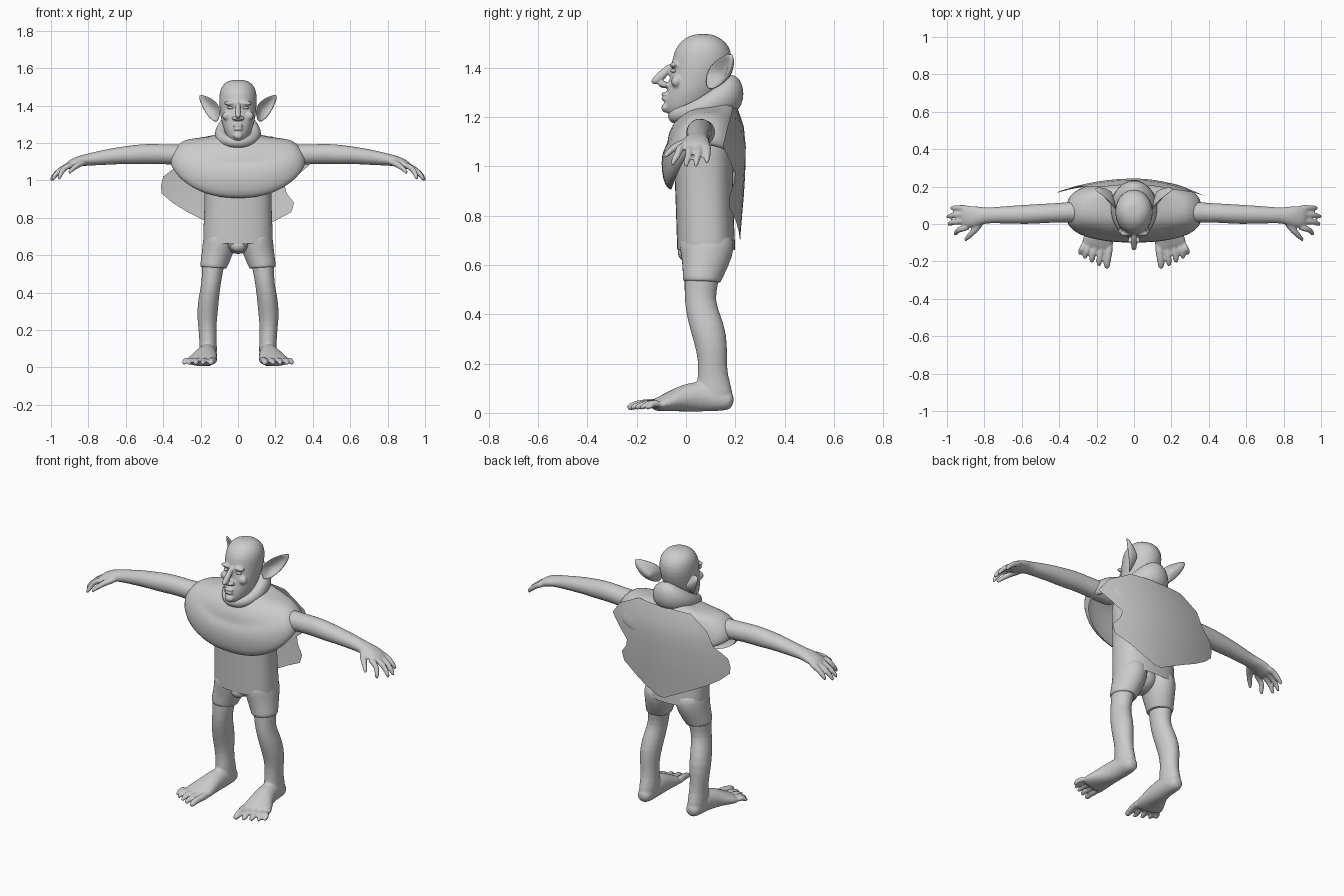
import bpy, bmesh, math
from mathutils import Vector

grey = bpy.data.materials.new("plain_grey")
grey.diffuse_color = (0.6, 0.6, 0.6, 1)
Y, Z = Vector((0, 1, 0)), Vector((0, 0, 1))


def tube(bm, pts, up, side=1, n=14, tilt=None):
    """Closed loft of elliptical rings (x, y, z, half width, half height)."""
    c = [Vector((p[0] * side, p[1], p[2])) for p in pts]
    rings = []
    for i, p in enumerate(pts):
        t = (c[min(i + 1, len(c) - 1)] - c[max(i - 1, 0)]).normalized()
        if tilt:
            t = tilt
        s = up.cross(t).normalized()
        v = t.cross(s)
        rings.append([bm.verts.new(c[i] + s * p[3] * math.cos(a) + v * p[4] * math.sin(a))
                      for a in (2 * math.pi * k / n for k in range(n))])
    bridge(bm, rings)
    bm.faces.new(rings[0])
    bm.faces.new(rings[-1])


def bridge(bm, rings, closed=True):
    for a, b in zip(rings, rings[1:]):
        n = len(a)
        for k in range(n if closed else n - 1):
            bm.faces.new((a[k], a[(k + 1) % n], b[(k + 1) % n], b[k]))


def finish(name, bm, voxel=0, subdiv=1, thick=0):
    bmesh.ops.recalc_face_normals(bm, faces=bm.faces)
    me = bpy.data.meshes.new(name)
    bm.to_mesh(me)
    bm.free()
    me.materials.append(grey)
    ob = bpy.data.objects.new(name, me)
    bpy.context.collection.objects.link(ob)
    for p in me.polygons:
        p.use_smooth = True
    if thick:
        ob.modifiers.new("thickness", 'SOLIDIFY').thickness = thick
    if subdiv:
        m = ob.modifiers.new("round", 'SUBSURF')
        m.levels = m.render_levels = subdiv
    if voxel:
        m = ob.modifiers.new("blend", 'REMESH')
        m.mode, m.voxel_size, m.use_smooth_shade = 'VOXEL', voxel, True
        m = ob.modifiers.new("soften", 'SMOOTH')
        m.factor, m.iterations = 0.5, 3
    return ob


def blob(bm, loc, size, side=1):
    vs = bmesh.ops.create_uvsphere(bm, u_segments=12, v_segments=8, radius=1)["verts"]
    for v in vs:
        v.co = Vector((loc[0] * side + v.co.x * size[0], loc[1] + v.co.y * size[1], loc[2] + v.co.z * size[2]))


# Head: z, front y, back y, half width
bm = bmesh.new()
skull = [(1.19, -.05, .06, .035), (1.215, -.08, .08, .05), (1.245, -.09, .10, .066), (1.29, -.083, .135, .084),
         (1.34, -.07, .16, .095), (1.41, -.06, .187, .102), (1.465, -.052, .187, .102),
         (1.505, -.025, .165, .088), (1.53, .01, .125, .058), (1.538, .045, .095, .025)]
tube(bm, [(0, (f + b) / 2, z, w, (b - f) / 2) for z, f, b, w in skull], Y, n=20, tilt=Z)
# Nose, nostrils, lips and chin
tube(bm, [(0, -.055, 1.415, .013, .012), (0, -.078, 1.39, .014, .018), (0, -.103, 1.365, .017, .02),
          (0, -.127, 1.347, .016, .016), (0, -.139, 1.337, .009, .009)], Z)
blob(bm, (0, -.09, 1.332), (.022, .024, .014))
blob(bm, (0, -.088, 1.293), (.032, .014, .009))
blob(bm, (0, -.088, 1.275), (.028, .014, .009))
blob(bm, (0, -.085, 1.238), (.028, .016, .02))
for s in (1, -1):
    blob(bm, (.022, -.088, 1.332), (.012, .016, .012), s)
    blob(bm, (.042, -.05, 1.412), (.036, .017, .012), s)
    blob(bm, (.06, -.04, 1.345), (.026, .022, .024), s)
finish("head", bm, voxel=.006)

for s, tag in ((1, "left"), (-1, "right")):
    # Eye
    bm = bmesh.new()
    blob(bm, (.04, -.05, 1.388), (.017, .014, .008), s)
    finish(tag + "_eye", bm, subdiv=0)

    # Pointed, cupped ear: rim, hollow and rounded back
    bm = bmesh.new()
    rim = [(.095, .085, 1.39), (.12, .11, 1.425), (.165, .15, 1.45), (.218, .187, 1.467), (.20, .18, 1.41),
           (.172, .16, 1.355), (.14, .12, 1.32), (.11, .085, 1.305), (.095, .075, 1.345)]
    mid = Vector((.125, .125, 1.375))
    loops = []
    for shrink, push in ((.1, (-.005, .05, 0)), (.65, (0, .035, 0)), (1, (0, .012, 0)), (1.0, (0, 0, 0)),
                         (.85, (0, 0, 0)), (.6, (0, .012, 0)), (.1, (0, .018, 0))):
        ring = []
        for p in rim:
            q = mid + (Vector(p) - mid) * shrink + Vector(push)
            ring.append(bm.verts.new((q.x * s, q.y, q.z)))
        loops.append(ring)
    bridge(bm, loops)
    bm.faces.new(loops[0])
    bm.faces.new(loops[-1])
    finish(tag + "_ear", bm)

    # Arm, palm, fingers and thumb
    bm = bmesh.new()
    tube(bm, [(.18, .07, 1.13, .06, .06), (.3, .065, 1.135, .058, .058), (.4, .06, 1.14, .054, .054),
              (.48, .057, 1.142, .053, .056), (.55, .052, 1.137, .054, .054), (.63, .05, 1.133, .051, .047),
              (.72, .048, 1.122, .046, .042), (.79, .046, 1.112, .042, .034), (.84, .042, 1.105, .055, .03),
              (.89, .038, 1.088, .063, .025), (.925, .037, 1.068, .055, .018)], Z, s)
    for y0, y1, x1, z1 in ((-.015, -.055, .96, 1.0), (.02, .0, .995, .995), (.055, .04, 1.0, .995), (.086, .085, .98, 1.01)):
        tube(bm, [(.88, y0, 1.085, .019, .019), (.925, y0 * .7 + y1 * .3, 1.072, .018, .018),
                  (.925 * .4 + x1 * .6, (y0 + y1) / 2, 1.042, .016, .016),
                  (x1 - .006, y1, z1 + .018, .013, .013), (x1, y1, z1, .007, .007)], Z, s, 8)
    tube(bm, [(.81, .02, 1.10, .022, .02), (.845, -.025, 1.09, .021, .019), (.875, -.058, 1.07, .017, .016),
              (.9, -.083, 1.045, .012, .012), (.905, -.088, 1.037, .007, .007)], Z, s, 8)
    finish(tag + "_arm", bm, voxel=.007)

    # Leg, foot and toes
    bm = bmesh.new()
    tube(bm, [(.13, .07, .62, .07, .08), (.135, .062, .53, .06, .07), (.143, .055, .45, .052, .064),
              (.155, .075, .38, .056, .07), (.164, .1, .3, .058, .071), (.165, .108, .22, .05, .06),
              (.16, .108, .15, .047, .062), (.16, .115, .08, .05, .078), (.16, .125, .03, .045, .07)], Y, s)
    tube(bm, [(.16, .195, .045, .03, .03), (.16, .16, .05, .046, .045), (.16, .08, .07, .05, .066),
              (.17, .0, .062, .06, .06), (.183, -.06, .047, .078, .042), (.197, -.11, .034, .09, .03),
              (.203, -.135, .028, .078, .02)], Z, s)
    toes = ((.127, .145, -.238, .022), (.168, .187, -.225, .018), (.205, .226, -.207, .018),
            (.24, .262, -.188, .017), (.27, .287, -.165, .017))
    for x0, x1, y, r in toes:
        tube(bm, [(x0, -.1, .036, r, r), (x0 * .6 + x1 * .4, -.145, .04, r, r),
                  (x1, y + .03, .032, r * .95, r * .9), (x1, y + .006, .022, r * .8, r * .7),
                  (x1, y, .018, r * .4, r * .4)], Z, s, 8)
    finish(tag + "_leg", bm, voxel=.007)

    # Short trouser leg
    bm = bmesh.new()
    tube(bm, [(.09, .085, .74, .085, .108), (.1, .085, .67, .09, .115), (.112, .078, .61, .083, .097),
              (.13, .065, .55, .073, .08), (.132, .064, .535, .072, .078), (.132, .064, .53, .066, .073)], Y, s, 18)
    finish(tag + "_short_leg", bm)

# Crotch of the shorts
bm = bmesh.new()
blob(bm, (0, .06, .68), (.09, .10, .075))
blob(bm, (0, .0, .65), (.045, .035, .035))
finish("shorts_crotch", bm)

# Tunic with a hem dipping at the centre
bm = bmesh.new()
loops = []
for z, w, f, b in ((.675, .186, -.036, .2), (.69, .187, -.037, .2), (.78, .184, -.04, .195), (.92, .178, -.045, .19),
                   (1.03, .18, -.05, .195), (1.13, .19, -.045, .19), (1.2, .13, -.02, .15)):
    ring = []
    for k in range(28):
        a = 2 * math.pi * k / 28
        c, sn = math.cos(a), math.sin(a)
        dip = .03 * abs(sn) - .015 if z < .7 else 0
        ring.append(bm.verts.new((w * math.copysign(abs(c) ** .8, c),
                                  (f + b) / 2 + (b - f) / 2 * math.copysign(abs(sn) ** .8, sn), z - dip)))
    loops.append(ring)
bridge(bm, loops)
bm.faces.new(loops[-1])
finish("tunic", bm)

# Shoulder cowl: half width, front y, back y, then front, side and back heights
bm = bmesh.new()
loops = []
for w, f, b, zf, zs, zb in ((.09, -.045, .17, 1.18, 1.24, 1.27), (.18, -.07, .20, 1.14, 1.23, 1.245),
                            (.25, -.075, .215, 1.10, 1.222, 1.2), (.275, -.08, .218, 1.085, 1.212, 1.18),
                            (.315, -.1, .225, 1.05, 1.185, 1.14), (.345, -.1, .235, .98, 1.14, 1.08),
                            (.345, -.085, .235, .915, 1.095, 1.03), (.325, -.06, .228, .905, 1.09, 1.03)):
    ring = []
    for k in range(40):
        a = 2 * math.pi * k / 40
        c, sn = math.cos(a), math.sin(a)
        e = abs(sn)
        x = w * math.copysign(abs(c) ** .85, c) + .02 * c * abs(c) * (w > .2)
        ring.append(bm.verts.new((x, .06 + ((b if sn > 0 else f) - .06) * e ** .65,
                                  zs + ((zb if sn > 0 else zf) - zs) * e ** 1.2)))
    loops.append(ring)
bridge(bm, loops)
finish("shoulder_cowl", bm)

# Ragged back cape: height, right edge, left edge
bm = bmesh.new()
loops = []
for z, x0, x1, y in ((1.235, -.17, .18, .21), (1.16, -.28, .32, .235), (1.08, -.32, .38, .243), (1.02, -.40, .31, .242),
                     (.97, -.412, .25, .24), (.93, -.408, .26, .238), (.88, -.35, .30, .235),
                     (.83, -.27, .285, .23), (.78, -.17, .19, .226), (.735, -.08, .11, .222), (.70, -.01, .03, .22)):
    row = []
    for k in range(13):
        x = x0 + (x1 - x0) * k / 12
        row.append(bm.verts.new((x, y - (.42 if x < 0 else .65) * x * x, z)))
    loops.append(row)
bridge(bm, loops, closed=False)
finish("back_cape", bm, subdiv=0)

# Neck and bunched hood collar, low in front and full behind
bm = bmesh.new()
tube(bm, [(0, .08, 1.15, .09, .09), (0, .07, 1.22, .075, .085), (0, .06, 1.3, .07, .08)], Y)
finish("neck", bm)
bm = bmesh.new()
loops = []
for k in range(32):
    a = 2 * math.pi * k / 32
    g = (1 + math.sin(a)) / 2
    mid = Vector((.085 * math.cos(a), .07 + .115 * math.sin(a), 1.205 + .09 * g ** 1.3))
    out = Vector((math.cos(a), math.sin(a), 0))
    r, h = .03 + .022 * g, .032 + .05 * g ** 1.5
    loops.append([bm.verts.new(mid + out * r * math.cos(q) + Z * h * math.sin(q))
                  for q in (2 * math.pi * j / 10 for j in range(10))])
bridge(bm, loops + [loops[0]])
finish("hood_collar", bm)
